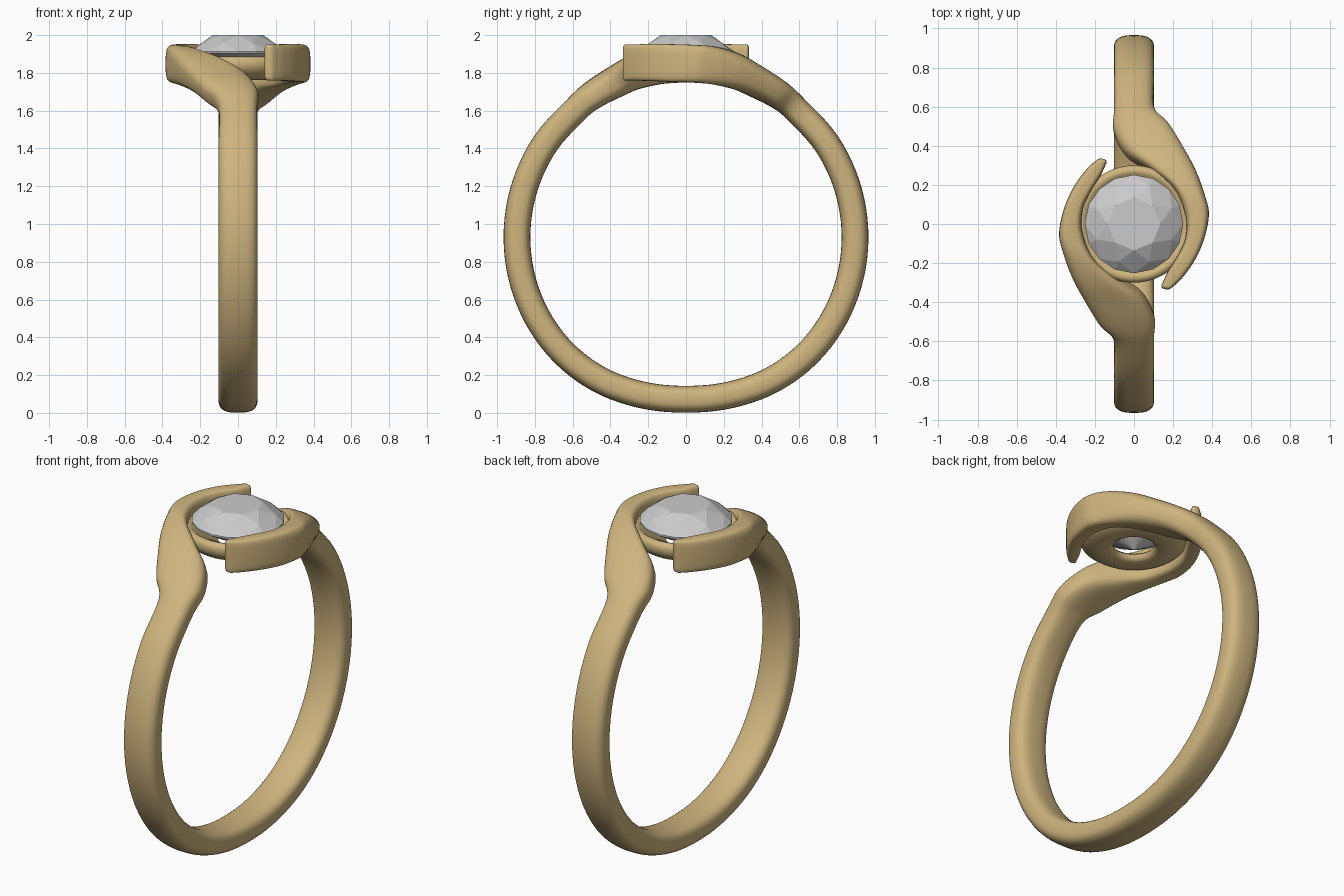
import bpy, bmesh, math
from mathutils import Vector

if "Cube" in bpy.data.objects:
    bpy.data.objects.remove(bpy.data.objects["Cube"])

gold = bpy.data.materials.new("gold")
gold.diffuse_color = (0.62, 0.46, 0.21, 1)
gold.use_nodes = True
gold.node_tree.nodes["Principled BSDF"].inputs["Base Color"].default_value = gold.diffuse_color


def make_object(name, bm, smooth=None, mat=None):
    bmesh.ops.recalc_face_normals(bm, faces=bm.faces)
    me = bpy.data.meshes.new(name)
    bm.to_mesh(me)
    bm.free()
    ob = bpy.data.objects.new(name, me)
    bpy.context.collection.objects.link(ob)
    if mat:
        me.materials.append(mat)
    if smooth:
        bpy.ops.object.select_all(action='DESELECT')
        ob.select_set(True)
        bpy.context.view_layer.objects.active = ob
        bpy.ops.object.shade_smooth_by_angle(angle=math.radians(smooth))
    return ob


def bridge(bm, a, b):
    n = len(a)
    for i in range(n):
        bm.faces.new((a[i], a[(i + 1) % n], b[(i + 1) % n], b[i]))


# --- Bypass band: one loft from arm tip, round the shank, to the other tip ---
# arm station: inner x, y, outer x, y, mid z, half height, tilt (deg), squareness
ARM = [
    (.140, -.315, .190, -.328, 1.855, .095, 0, 5),
    (.172, -.245, .240, -.283, 1.855, .096, 0, 5),
    (.222, -.165, .305, -.195, 1.855, .098, 0, 5),
    (.262, -.075, .358, -.080, 1.852, .100, 0, 4.5),
    (.264, .040, .383, .045, 1.848, .100, 0, 4),
    (.205, .175, .366, .135, 1.838, .100, 5, 3.6),
    (.070, .280, .318, .265, 1.805, .094, 14, 3.2),
    (-.045, .360, .255, .380, 1.755, .085, 24, 3),
    (-.105, .480, .180, .500, 1.685, .076, 33, 2.9),
    (-.102, .580, .105, .580, 1.609, .071, 40.5, 2.8),
]

arm_a = [(ix, iy, z, ox, oy, z, h, t, n) for ix, iy, ox, oy, z, h, t, n in ARM]
arm_b = [(-ox, -oy, z, -ix, -iy, z, h, 360 - t, n)
         for ix, iy, ox, oy, z, h, t, n in reversed(ARM)]
shank = []
for k in range(1, 18):
    deg = 40.5 + (319.5 - 40.5) * k / 18
    p = math.radians(deg)
    d = (deg - 180) / 45
    r = .895 - .037 * math.exp(-d * d * 2.2)      # slightly flattened base
    y, z = r * math.sin(p), .93 + r * math.cos(p)
    shank.append((-.103, y, z, .103, y, z, .071, deg, 2.8))
stations = arm_a + shank + arm_b


def catmull(p0, p1, p2, p3, t):
    return [.5 * (2 * b + (c - a) * t + (2 * a - 5 * b + 4 * c - d) * t * t
                  + (3 * b - a - 3 * c + d) * t ** 3)
            for a, b, c, d in zip(p0, p1, p2, p3)]


STEPS, SIDES = 5, 36
path = []
last = len(stations) - 1
for i in range(last):
    q = [stations[min(max(i + o, 0), last)] for o in (-1, 0, 1, 2)]
    path += [catmull(*q, s / STEPS) for s in range(STEPS)]
path.append(stations[-1])


def section(bm, st, shrink=1.0, shift=Vector()):
    a, b = Vector(st[0:3]), Vector(st[3:6])
    h, tilt, n = st[6], math.radians(st[7]), st[8]
    c, u = (a + b) / 2 + shift, (b - a) / 2
    v = Vector((0, math.sin(tilt), math.cos(tilt)))
    inset = (1 - shrink) * u.length               # even inset on all sides
    ring = []
    for k in range(SIDES):
        w = 2 * math.pi * k / SIDES
        cw, sw = math.cos(w), math.sin(w)
        cx = math.copysign(abs(cw) ** (2 / n), cw)
        sx = math.copysign(abs(sw) ** (2 / n), sw)
        ring.append(bm.verts.new(c + u * cx * shrink + v * sx * (h - inset)))
    return ring


def mid(st):
    return (Vector(st[0:3]) + Vector(st[3:6])) / 2


bm = bmesh.new()
out0 = (mid(path[0]) - mid(path[2])).normalized()
out1 = (mid(path[-1]) - mid(path[-3])).normalized()
caps = [(.3, .014), (.7, .010), (.9, .005)]       # rounded tips
rings = [section(bm, path[0], s, out0 * d) for s, d in caps]
rings += [section(bm, st) for st in path]
rings += [section(bm, path[-1], s, out1 * d) for s, d in reversed(caps)]
for a, b in zip(rings, rings[1:]):
    bridge(bm, a, b)
bm.faces.new(rings[0])
bm.faces.new(rings[-1])
make_object("bypass_band", bm, 50, gold)

# --- Stone seat: lathed dish with an open base ---
PROFILE = [(.11, 1.795), (.115, 1.775), (.135, 1.763), (.20, 1.762), (.25, 1.778),
           (.285, 1.805), (.30, 1.835), (.30, 1.86), (.292, 1.878),
           (.275, 1.886), (.258, 1.882), (.245, 1.87), (.12, 1.805)]
bm = bmesh.new()
SEG = 64
rings = [[bm.verts.new((r * math.cos(2 * math.pi * k / SEG),
                        r * math.sin(2 * math.pi * k / SEG), z)) for k in range(SEG)]
         for r, z in PROFILE]
for a, b in zip(rings, rings[1:] + rings[:1]):
    bridge(bm, a, b)
make_object("stone_seat", bm, 50, gold)

# --- Brilliant-cut stone: hull of facet rings (radius, z, count, half turn) ---
bm = bmesh.new()
for r, z, n, off in [(.135, 2.0, 8, 0), (.208, 1.957, 8, .5), (.252, 1.914, 16, 0),
                     (.252, 1.904, 16, 0), (.055, 1.790, 8, .5)]:
    for k in range(n):
        w = 2 * math.pi * (k + off) / n
        bm.verts.new((r * math.cos(w), r * math.sin(w), z))
bm.verts.new((0, 0, 1.758))
bmesh.ops.convex_hull(bm, input=bm.verts)
bmesh.ops.dissolve_limit(bm, angle_limit=.01, verts=bm.verts, edges=bm.edges)
make_object("round_stone", bm)
